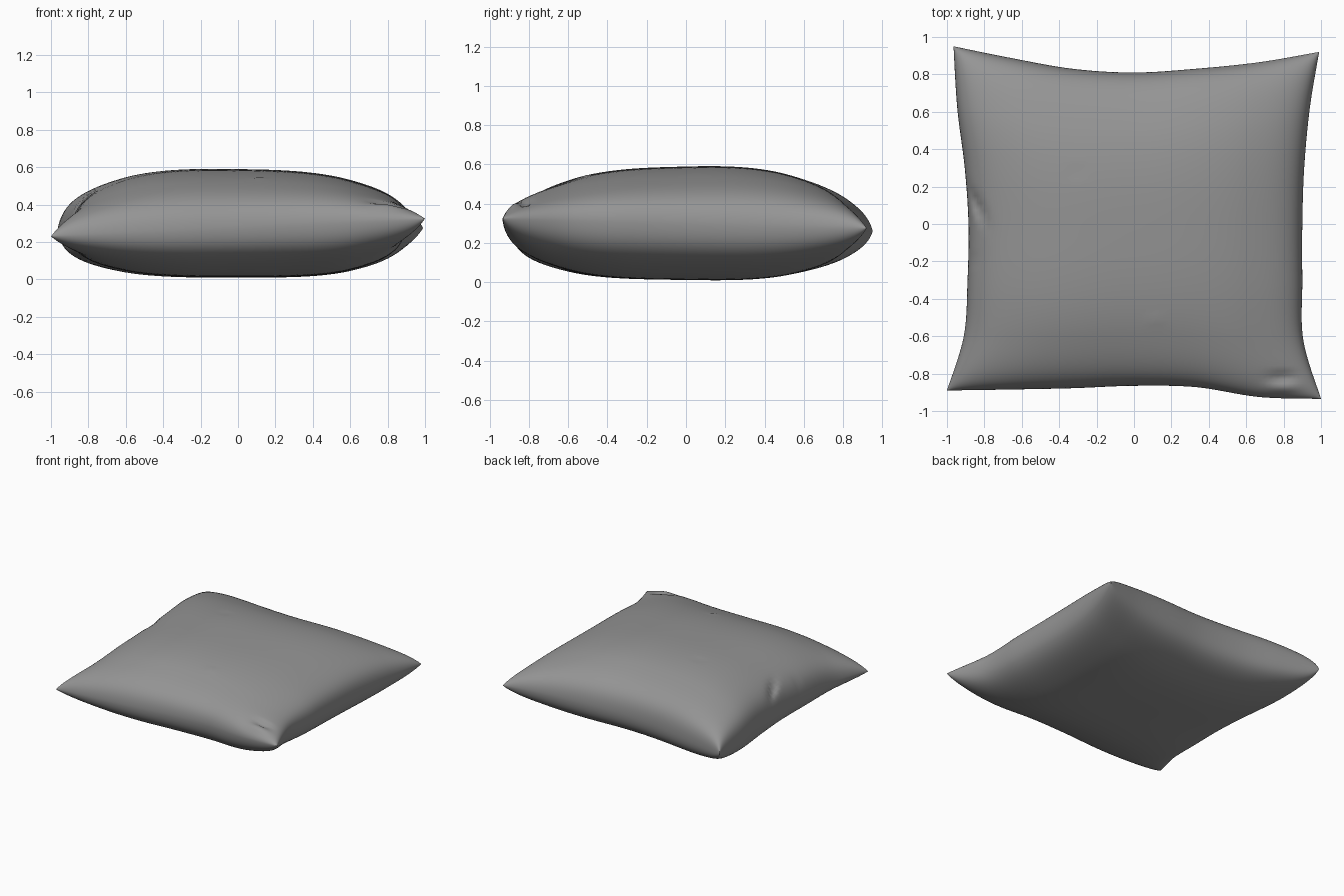
import bpy
import bmesh
import math
from mathutils import Vector

if "Cube" in bpy.data.objects:
    bpy.data.objects.remove(bpy.data.objects["Cube"])

N = 72  # grid divisions per side

# Seam outline: each side is evenly spaced points between shared corners
FL, FR, BL, BR = (-1, -.89), (1, -.935), (-.965, .95), (.99, .92)
front = [FL, (-.67, -.885), (-.33, -.878), (0, -.865), (.33, -.872), (.67, -.925), FR]
back = [BL, (-.67, .89), (-.33, .83), (0, .81), (.33, .83), (.67, .865), BR]
left = [FL, (-.91, -.6), (-.89, -.3), (-.885, 0), (-.905, .3), (-.945, .62), BL]
right = [FR, (.905, -.62), (.9, -.3), (.9, 0), (.91, .3), (.94, .62), BR]


def along(points, s):
    """Catmull-Rom sample of a side, s from 0 to 1."""
    last = len(points) - 1
    i = min(int(s * last), last - 1)
    t = s * last - i
    p = [Vector(points[min(max(i + k, 0), last)]) for k in (-1, 0, 1, 2)]
    return p[1] + .5 * t * (p[2] - p[0] + t * (2 * p[0] - 5 * p[1] + 4 * p[2] - p[3]
                            + t * (3 * (p[1] - p[2]) + p[3] - p[0])))


def blend(a, b, c, d, s, t):
    """Bilinear mix of the front-left, front-right, back-left and back-right values."""
    return (a * (1 - s) + b * s) * (1 - t) + (c * (1 - s) + d * s) * t


def plan(s, t):
    """Fill the seam outline with a smooth patch."""
    corners = [Vector(c) for c in (FL, FR, BL, BR)]
    return (along(front, s) * (1 - t) + along(back, s) * t
            + along(left, t) * (1 - s) + along(right, t) * s
            - blend(*corners, s, t))


# Creases and dimples on the upper cloth: x, y, half length, half width, angle, depth
CREASES = [
    (.80, -.82, .07, .022, 0, -.03),
    (.80, -.88, .08, .025, 0, .02),
    (-.84, .10, .09, .022, -1.1, -.04),
    (-.87, -.19, .04, .02, .2, -.015),
    (-.31, .27, .03, .015, .2, -.008),
    (.12, -.52, .03, .015, -.2, .008),
]


def crease(p):
    total = 0
    for x, y, length, width, angle, depth in CREASES:
        dx, dy = p.x - x, p.y - y
        a = (dx * math.cos(angle) + dy * math.sin(angle)) / length
        b = (dy * math.cos(angle) - dx * math.sin(angle)) / width
        total += depth * math.exp(-a * a - b * b)
    return total


def puff(u, v, power, root):
    return max((1 - abs(u) ** power) * (1 - abs(v) ** power), 0) ** root


def surface(i, j, side):
    u, v = -math.cos(math.pi * i / N), -math.cos(math.pi * j / N)
    s, t = (u + 1) / 2, (v + 1) / 2
    p = plan(s, t)
    seam = blend(.23, .325, .26, .275, s, t)
    root = .56 - .14 * (1 - s) ** 2 * t ** 2
    if side > 0:
        fill = puff(u, v, 3.0, root)
        z = seam + (.587 + .022 * v - .012 * u - seam) * fill + crease(p) * min(1, 2 * fill)
    else:
        fill = puff(u, v, 3.6, root)
        z = seam + (.012 - .012 * v - seam) * fill
    return p.x, p.y, max(z, 0)


# Cushion: upper and lower cloth joined along the seam
bm = bmesh.new()
grids = {}
for side in (1, -1):
    for i in range(N + 1):
        for j in range(N + 1):
            on_seam = i in (0, N) or j in (0, N)
            if side < 0 and on_seam:
                grids[side, i, j] = grids[1, i, j]
            else:
                grids[side, i, j] = bm.verts.new(surface(i, j, side))
    for i in range(N):
        for j in range(N):
            ring = [grids[side, a, b] for a, b in ((i, j), (i + 1, j), (i + 1, j + 1), (i, j + 1))]
            bm.faces.new(ring[::side]).smooth = True

mesh = bpy.data.meshes.new("cushion")
bm.to_mesh(mesh)
bm.free()
cushion = bpy.data.objects.new("cushion", mesh)
bpy.context.collection.objects.link(cushion)

# Plain grey cloth
cloth = bpy.data.materials.new("grey cloth")
cloth.use_nodes = True
cloth.diffuse_color = (.3, .3, .3, 1)
cloth.node_tree.nodes["Principled BSDF"].inputs["Base Color"].default_value = (.3, .3, .3, 1)
mesh.materials.append(cloth)
